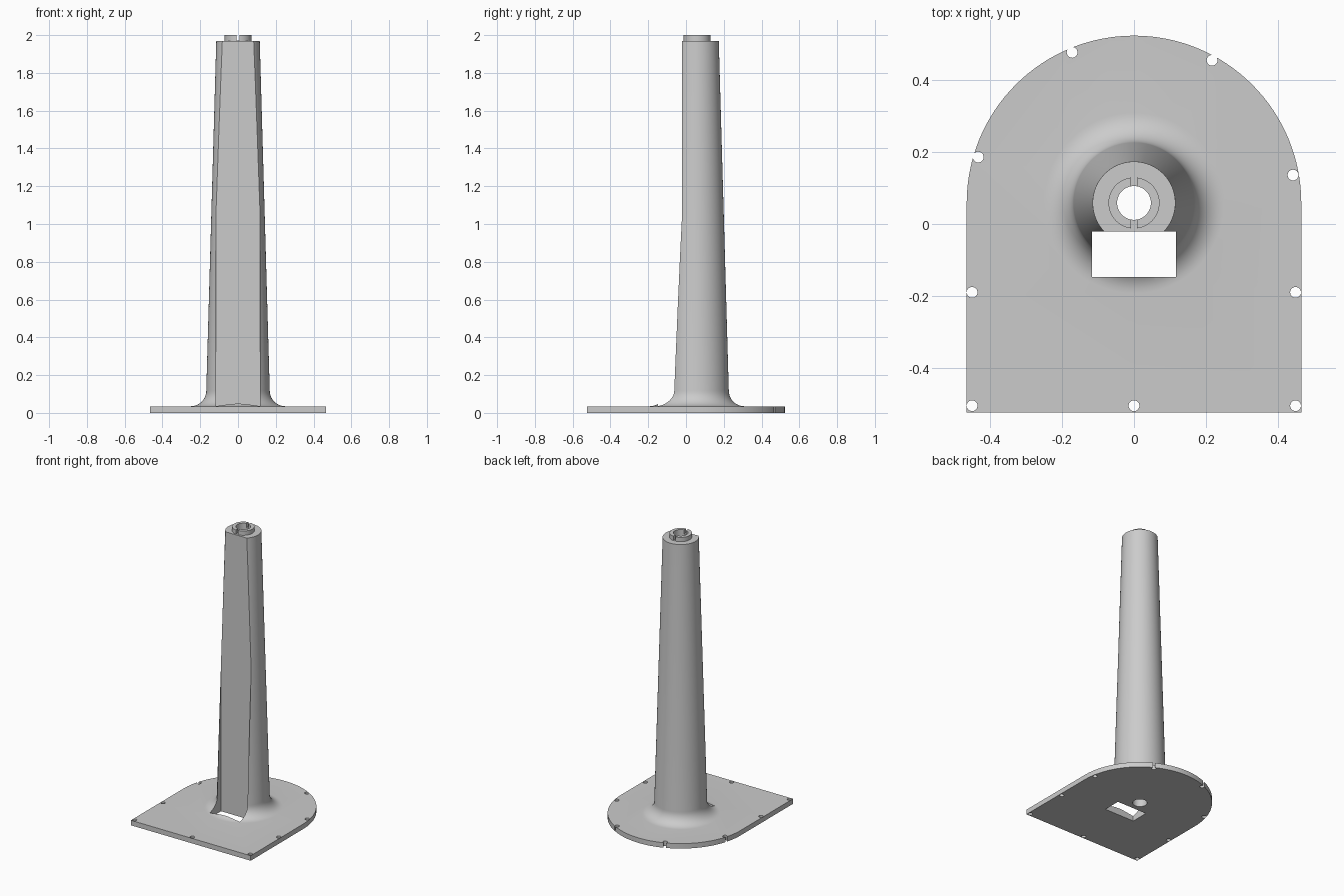
import bpy, bmesh, math

if "Cube" in bpy.data.objects:
    bpy.data.objects.remove(bpy.data.objects["Cube"])

CY = 0.0585          # y of the column axis
BASE_T = 0.035       # plate thickness
TOP = 1.97           # column shoulder height

grey = bpy.data.materials.new("plain grey")
grey.diffuse_color = (0.6, 0.6, 0.6, 1)
grey.use_nodes = True
grey.node_tree.nodes["Principled BSDF"].inputs["Base Color"].default_value = grey.diffuse_color


def finish(name, bm):
    bmesh.ops.recalc_face_normals(bm, faces=bm.faces)
    me = bpy.data.meshes.new(name)
    bm.to_mesh(me)
    bm.free()
    ob = bpy.data.objects.new(name, me)
    bpy.context.collection.objects.link(ob)
    me.materials.append(grey)
    return ob


def prism(name, pts, z0, z1):
    bm = bmesh.new()
    f = bm.faces.new([bm.verts.new((x, y, z0)) for x, y in pts])
    r = bmesh.ops.extrude_face_region(bm, geom=[f])
    vs = [v for v in r["geom"] if isinstance(v, bmesh.types.BMVert)]
    bmesh.ops.translate(bm, verts=vs, vec=(0, 0, z1 - z0))
    return finish(name, bm)


def circle(x, y, r, n):
    return [(x + r * math.cos(2 * math.pi * i / n),
             y + r * math.sin(2 * math.pi * i / n)) for i in range(n)]


def rect(x0, x1, y0, y1):
    return [(x0, y0), (x1, y0), (x1, y1), (x0, y1)]


def lathe(name, profile, n):
    bm = bmesh.new()
    rings = [[bm.verts.new((x, y, z)) for x, y in circle(0, CY, r, n)]
             for r, z in profile]
    for a, b in zip(rings, rings[1:]):
        for i in range(n):
            j = (i + 1) % n
            bm.faces.new((a[i], a[j], b[j], b[i]))
    bm.faces.new(rings[0])
    bm.faces.new(rings[-1])
    return finish(name, bm)


def boolean(target, tool, op):
    m = target.modifiers.new(op, 'BOOLEAN')
    m.operation, m.solver, m.object = op, 'EXACT', tool
    bpy.context.view_layer.objects.active = target
    bpy.ops.object.modifier_apply(modifier=m.name)
    bpy.data.objects.remove(tool)


# base plate: square front, semicircular back
arc = [(0.465 * math.cos(math.pi * i / 64), CY + 0.465 * math.sin(math.pi * i / 64))
       for i in range(65)]
stand = prism("stand", [(-0.465, -0.5235), (0.465, -0.5235)] + arc, 0, BASE_T)

# tapered column with a flared foot, and the collar at its top
flare = [(0.251 - 0.083 * math.sin(t), BASE_T + 0.083 * (1 - math.cos(t)))
         for t in [math.pi / 2 * i / 10 for i in range(11)]]
profile = [(0.251, 0.015)] + flare + [(0.115, TOP), (0.071, TOP), (0.071, 2.0)]
boolean(stand, lathe("column", profile, 96), 'UNION')

# flat front recess that runs through the plate
boolean(stand, prism("recess_cutter", rect(-0.117, 0.117, -0.147, -0.021), -0.1, 2.1), 'DIFFERENCE')

# central bore and collar slots
boolean(stand, prism("bore_cutter", circle(0, CY, 0.047, 48), -0.1, 2.1), 'DIFFERENCE')
boolean(stand, prism("slot_cutter", rect(-0.0085, 0.0085, CY - 0.09, CY + 0.09), TOP + 0.0005, 2.1), 'DIFFERENCE')

# screw holes around the plate edge
holes = [(-0.172, 0.477), (0.217, 0.455), (-0.433, 0.186), (0.442, 0.136),
         (-0.45, -0.19), (0.449, -0.19), (-0.45, -0.505), (0, -0.505), (0.449, -0.505)]
for x, y in holes:
    boolean(stand, prism("screw_cutter", circle(x, y, 0.015, 24), -0.1, 0.1), 'DIFFERENCE')

# smooth shading with crisp edges
bpy.ops.object.select_all(action='DESELECT')
stand.select_set(True)
bpy.context.view_layer.objects.active = stand
bpy.ops.object.shade_smooth_by_angle(angle=math.radians(30))
